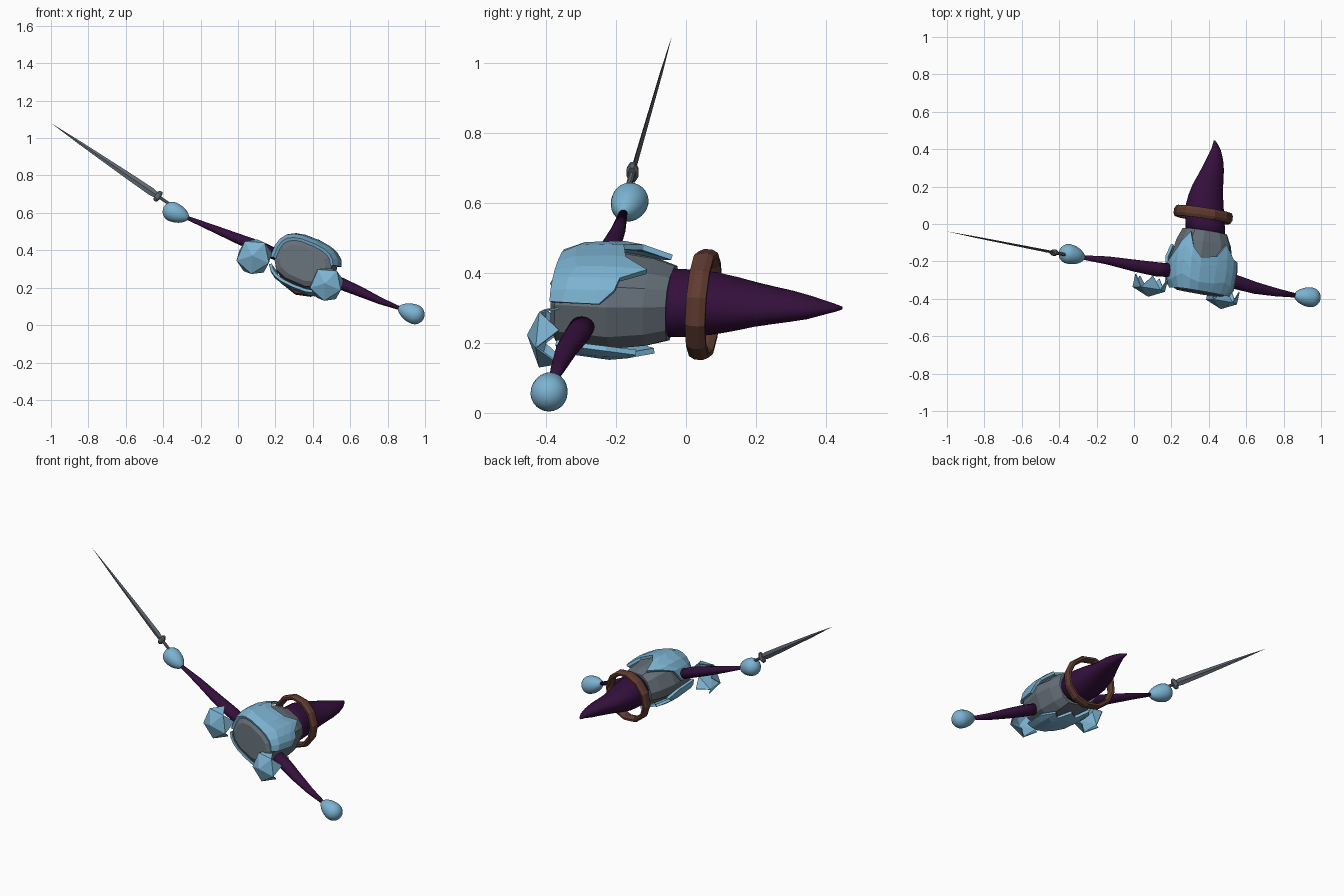
import bpy, bmesh, math
from mathutils import Vector, Matrix

if "Cube" in bpy.data.objects:
    bpy.data.objects.remove(bpy.data.objects["Cube"])

# Body frame: L = toward the left hand, A = neck to tail, N = chest direction
L = Vector((0.907, -0.165, -0.388)).normalized()
A = Vector((0.15, 0.985, -0.07)).normalized()
N = L.cross(A).normalized()


def material(name, rgb):
    m = bpy.data.materials.new(name)
    m.diffuse_color = (*rgb, 1)
    m.use_nodes = True
    m.node_tree.nodes["Principled BSDF"].inputs["Base Color"].default_value = m.diffuse_color
    return m


BLUE = material("pale blue", (0.20, 0.45, 0.64))
PURPLE = material("dark purple", (0.035, 0.005, 0.045))
BROWN = material("leather brown", (0.115, 0.043, 0.03))
GREY = material("slate grey", (0.13, 0.16, 0.19))
STEEL = material("sword steel", (0.12, 0.14, 0.165))


def finish(bm, name, mat, smooth=False):
    bmesh.ops.recalc_face_normals(bm, faces=bm.faces)
    me = bpy.data.meshes.new(name)
    bm.to_mesh(me)
    bm.free()
    me.materials.append(mat)
    for p in me.polygons:
        p.use_smooth = smooth
    ob = bpy.data.objects.new(name, me)
    bpy.context.collection.objects.link(ob)
    return ob


def spow(c, p):
    return math.copysign(abs(c) ** (2 / p), c)


def loft(name, mat, rings, u, v, n, p=2.0, smooth=False, closed=False):
    """Skin a run of (centre, a, b) superellipse sections."""
    bm = bmesh.new()
    rows = []
    for c, a, b in rings:
        rows.append([bm.verts.new(Vector(c) + u * a * spow(math.cos(t), p) + v * b * spow(math.sin(t), p))
                     for t in (2 * math.pi * (i + 0.5) / n for i in range(n))])
    for r0, r1 in zip(rows, rows[1:]):
        for i in range(n):
            j = (i + 1) % n
            bm.faces.new((r0[i], r0[j], r1[j], r1[i]))
    bm.faces.new(rows[0])
    bm.faces.new(rows[-1])
    return finish(bm, name, mat, smooth)


def basis(d):
    u = d.cross(Vector((0, 1, 0.2))).normalized()
    return u, d.cross(u).normalized()


# Torso
TORSO = [(-0.368, 0.125, 0.085), (-0.352, 0.155, 0.112), (-0.2, 0.168, 0.125),
         (-0.1, 0.145, 0.115), (-0.04, 0.118, 0.1)]


def centre(y):
    f = (y + 0.35) / 0.35
    return Vector((0.348 + 0.035 * f, y, 0.33 - 0.018 * f))


loft("torso", GREY, [(centre(y), a, b) for y, a, b in TORSO], L, N, 12, 2.7)


def section(y):
    for (y0, a0, b0), (y1, a1, b1) in zip(TORSO, TORSO[1:]):
        if y <= y1:
            break
    f = (y - y0) / (y1 - y0)
    return a0 + f * (a1 - a0), b0 + f * (b1 - b0)


# Torn jacket plates over chest and back, with a jagged hem
def plate(name, a0, a1, start, hems):
    bm = bmesh.new()
    cols = []
    for i, hem in enumerate(hems):
        t = math.radians(a0 + (a1 - a0) * i / (len(hems) - 1))
        col = []
        for k in range(5):
            y = start + (hem - start) * k / 4
            a, b = section(y)
            col.append(bm.verts.new(centre(y) + L * (a + 0.018) * spow(math.cos(t), 2.8)
                                    + N * (b + 0.018) * spow(math.sin(t), 2.8)))
        cols.append(col)
    for c0, c1 in zip(cols, cols[1:]):
        for k in range(4):
            bm.faces.new((c0[k], c1[k], c1[k + 1], c0[k + 1]))
    ob = finish(bm, name, BLUE)
    s = ob.modifiers.new("thickness", 'SOLIDIFY')
    s.thickness = 0.016
    s.offset = 0


plate("chest_plate", 18, 190, -0.362,
      [-0.22, -0.18, -0.17, -0.1, -0.17, -0.19, -0.14, -0.06, -0.12, -0.2, -0.24])
plate("back_plate", 205, 335, -0.345,
      [-0.2, -0.13, -0.17, -0.09, -0.14, -0.08, -0.15, -0.12, -0.2])

# Ghostly tail, bending at the tip
loft("tail", PURPLE, [((x, y, z), a, b) for x, y, z, a, b in [
    (0.383, -0.06, 0.315, 0.108, 0.097), (0.38, 0.0, 0.314, 0.109, 0.095),
    (0.378, 0.08, 0.313, 0.107, 0.087), (0.384, 0.14, 0.311, 0.098, 0.074),
    (0.395, 0.2, 0.309, 0.086, 0.059), (0.41, 0.25, 0.307, 0.073, 0.050),
    (0.424, 0.3, 0.305, 0.060, 0.042), (0.434, 0.35, 0.302, 0.045, 0.032),
    (0.439, 0.4, 0.301, 0.026, 0.018), (0.435, 0.43, 0.3, 0.013, 0.010),
    (0.43, 0.447, 0.3, 0.004, 0.004)]], L, N, 24, smooth=True)

# Loose belt: faceted hoop
bm = bmesh.new()
hoop = []
for i in range(12):
    t = 2 * math.pi * i / 12
    r = L * math.cos(t) + N * math.sin(t)
    hoop.append([bm.verts.new(Vector((0.37, 0.05, 0.31)) + r * (0.145 + 0.016 * math.cos(s))
                              + A * 0.031 * math.sin(s))
                 for s in (2 * math.pi * (k + 0.5) / 8 for k in range(8))])
for i in range(12):
    p, q = hoop[i], hoop[(i + 1) % 12]
    for k in range(8):
        bm.faces.new((p[k], p[(k + 1) % 8], q[(k + 1) % 8], q[k]))
finish(bm, "belt", BROWN)

# Shoulder pads: faceted domes with pointed rims, opening toward the tail
for side, loc in (("right", (0.087, -0.312, 0.365)), ("left", (0.475, -0.384, 0.218))):
    bm = bmesh.new()
    bmesh.ops.create_icosphere(bm, subdivisions=1, radius=0.1)
    low = min(bm.verts, key=lambda v: v.co.z)
    bm.faces.ensure_lookup_table()
    gone = [f for f in bm.faces if sum(v.co.z < -0.02 for v in f.verts) >= 2]
    bmesh.ops.delete(bm, geom=gone, context='FACES')
    m = Matrix((L, N, -A)).transposed().to_4x4()
    bm.transform(Matrix.Translation(loc) @ m @ Matrix.Diagonal((0.98, 1.02, 0.72, 1)))
    ob = finish(bm, side + "_shoulder_pad", BLUE)
    s = ob.modifiers.new("thickness", 'SOLIDIFY')
    s.thickness = 0.006

# Arms: tapered sleeves, and egg-shaped hands pointing back at them
ARMS = {
    "right": ([(0.22, -0.25, 0.37), (0.12, -0.242, 0.415), (0.0, -0.222, 0.462),
               (-0.14, -0.195, 0.52), (-0.28, -0.178, 0.577)], (-0.35, -0.16, 0.606)),
    "left": ([(0.46, -0.29, 0.26), (0.55, -0.312, 0.222), (0.65, -0.342, 0.18),
              (0.76, -0.365, 0.13), (0.87, -0.383, 0.088)], (0.945, -0.392, 0.057)),
}
for side, (path, hand) in ARMS.items():
    pts = [Vector(p) for p in path]
    u, v = basis((pts[-1] - pts[0]).normalized())
    radii = (0.036, 0.038, 0.032, 0.022, 0.011)
    loft(side + "_arm", PURPLE, [(p, r * 0.85, r) for p, r in zip(pts, radii)], u, v, 16, smooth=True)
    hand = Vector(hand)
    d = (pts[-1] - hand).normalized()
    u, v = basis(d)
    egg = []
    for k in range(17):
        t = math.radians(2 + 176 * k / 16)
        c = -math.cos(t)
        egg.append((hand + d * c * (0.053 if c < 0 else 0.098),
                    *[0.053 * math.sin(t) ** (1 if c < 0 else 1.3)] * 2))
    loft(side + "_hand", BLUE, egg, u, v, 24, smooth=True)

# Sword
tip, hilt = Vector((-1.0, -0.04, 1.08)), Vector((-0.35, -0.168, 0.636))
d = (tip - hilt).normalized()
wide = (N - d * N.dot(d)).normalized()
wide = Vector((0.56, 0, 0.82))
wide = (wide - d * wide.dot(d)).normalized()
thin = d.cross(wide).normalized()


def along(s):
    return hilt + d * s


def diamond(name, rings, n, p=2.0):
    loft(name, STEEL, [(along(s), a, b) for s, a, b in rings], wide, thin, n, p)


length = (tip - hilt).length
bm = bmesh.new()
blade = []
for s, w, h in ((0.1, 0.016, 0.006), (0.14, 0.021, 0.007), (0.3, 0.018, 0.006), (0.6, 0.009, 0.004)):
    blade.append([bm.verts.new(along(s) + o) for o in (wide * w, thin * h, -wide * w, -thin * h)])
end = bm.verts.new(tip)
for p, q in zip(blade, blade[1:]):
    for i in range(4):
        j = (i + 1) % 4
        bm.faces.new((p[i], p[j], q[j], q[i]))
for i in range(4):
    bm.faces.new((blade[-1][i], blade[-1][(i + 1) % 4], end))
bm.faces.new(blade[0])
finish(bm, "sword_blade", STEEL)
diamond("sword_grip", [(-0.02, 0.009, 0.009), (0.095, 0.009, 0.009)], 8)
diamond("sword_guard", [(0.082, 0.025, 0.012), (0.09, 0.034, 0.018),
                        (0.1, 0.034, 0.018), (0.108, 0.025, 0.012)], 8)
